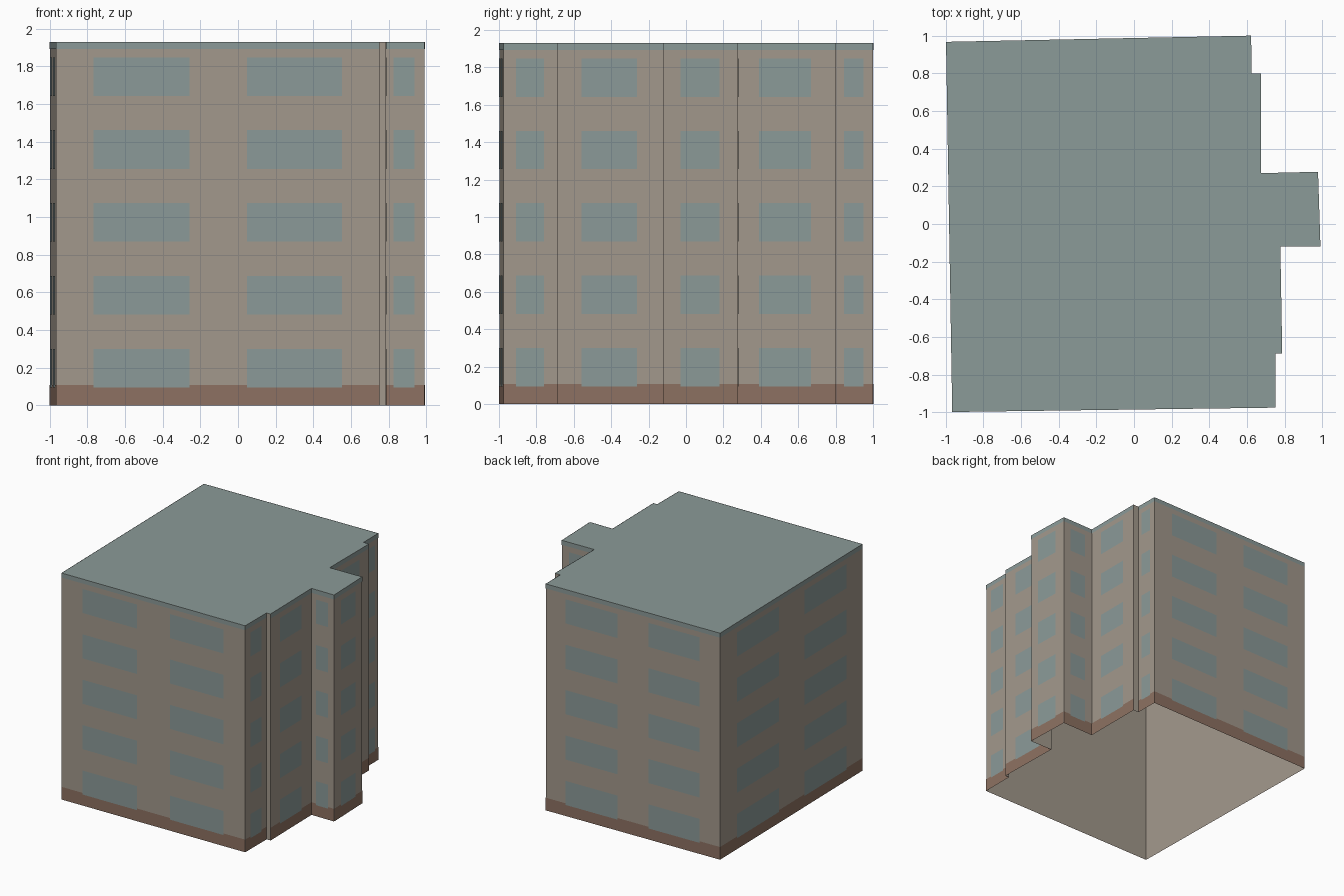
import bpy
from mathutils import Vector

cube = bpy.data.objects.get("Cube")
if cube:
    bpy.data.objects.remove(cube, do_unlink=True)

HEIGHT = 1.93
PLINTH_TOP = 0.108
BAND_BOTTOM = 1.893
FLOORS = 5
SILL, WINDOW_HEIGHT, STOREY = 0.095, 0.205, 0.387


def material(name, srgb):
    colour = [(c / 255) ** 2.2 for c in srgb] + [1.0]
    mat = bpy.data.materials.new(name)
    mat.use_nodes = True
    mat.diffuse_color = colour
    bsdf = mat.node_tree.nodes["Principled BSDF"]
    bsdf.inputs["Base Color"].default_value = colour
    bsdf.inputs["Roughness"].default_value = 0.9
    return mat


beige = material("beige_plaster", (161, 151, 139))
brown = material("brown_plinth", (140, 113, 98))
blue_grey = material("blue_grey", (138, 153, 151))


def build(name, polygons, mat):
    """Make one flat-faced object from a list of polygons."""
    verts, faces = [], []
    for poly in polygons:
        faces.append(range(len(verts), len(verts) + len(poly)))
        verts += poly
    mesh = bpy.data.meshes.new(name)
    mesh.from_pydata(verts, [], [list(f) for f in faces])
    mesh.materials.append(mat)
    obj = bpy.data.objects.new(name, mesh)
    bpy.context.collection.objects.link(obj)
    return obj


def panel(a, b, start, end, low, high, offset):
    """Upright rectangle on wall a-b, spanning fractions of its length."""
    run = b - a
    out = Vector((run.y, -run.x)).normalized() * offset
    p, q = a + run * start + out, a + run * end + out
    return [(p.x, p.y, low), (q.x, q.y, low), (q.x, q.y, high), (p.x, p.y, high)]


# Footprint, counter-clockwise from the front corner on the -x side
outline = [Vector(p) for p in (
    (-0.965, -0.998), (0.75, -0.975), (0.75, -0.687), (0.787, -0.687),
    (0.777, -0.12), (0.99, -0.12), (0.977, 0.277), (0.675, 0.27),
    (0.675, 0.80), (0.624, 0.80), (0.622, 1.0), (-0.998, 0.967))]
walls = list(zip(outline, outline[1:] + outline[:1]))

# Open-bottomed wall shell and flat roof
build("walls", [panel(a, b, 0, 1, 0, HEIGHT, 0) for a, b in walls], beige)
build("roof", [[(p.x, p.y, HEIGHT) for p in outline]], blue_grey)

# Thin painted bands and windows on every wall except the narrow jogs
plinth, cornice, windows = [], [], []
for a, b in walls:
    length = (b - a).length
    if length < 0.1:
        continue
    plinth.append(panel(a, b, 0, 1, 0, PLINTH_TOP, 0.002))
    cornice.append(panel(a, b, 0, 1, BAND_BOTTOM, HEIGHT, 0.002))
    bays = [(0.115, 0.412), (0.591, 0.885)] if length > 1 else [(0.225, 0.75)]
    for start, end in bays:
        for floor in range(FLOORS):
            low = SILL + floor * STOREY
            windows.append(panel(a, b, start, end, low, low + WINDOW_HEIGHT, 0.004))

build("plinth_band", plinth, brown)
build("cornice_band", cornice, blue_grey)
build("windows", windows, blue_grey)
